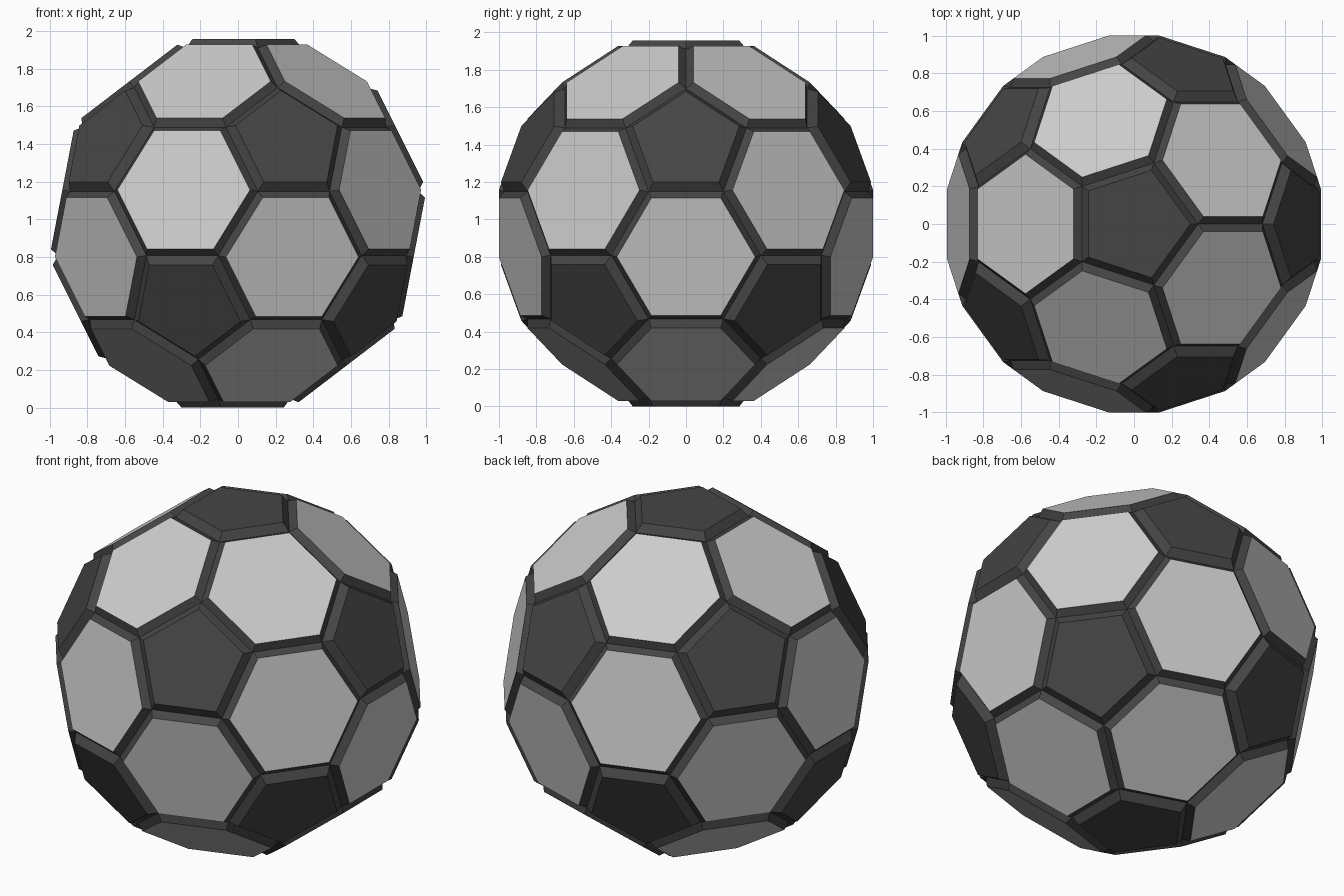
import bpy, bmesh, math
from mathutils import Vector

if "Cube" in bpy.data.objects:
    bpy.data.objects.remove(bpy.data.objects["Cube"])

EDGE = 0.40                      # edge length along the bottom of the seams
RADIUS = 3 * EDGE / 1.05146      # icosahedron that gets truncated
PENT_H, PENT_S = 0.978, 0.88     # panel distance from centre, panel scale
HEX_H, HEX_S = 0.949, 0.925
LIFT = Vector((0, 0, PENT_H))

dark = bpy.data.materials.new("dark_panel")
dark.diffuse_color = (0.06, 0.06, 0.06, 1)
dark.use_nodes = True
dark.node_tree.nodes["Principled BSDF"].inputs["Base Color"].default_value = dark.diffuse_color


def raised(ring, height, scale):
    """Shrink a ring about its centre and lift it outward."""
    c = sum(ring, Vector()) / len(ring)
    return [c.normalized() * height + (p - c) * scale for p in ring]


def make_object(name, polygons, material=None):
    bm = bmesh.new()
    for poly in polygons:
        bm.faces.new([bm.verts.new(p + LIFT) for p in poly])
    bmesh.ops.remove_doubles(bm, verts=bm.verts, dist=1e-4)
    mesh = bpy.data.meshes.new(name)
    bm.to_mesh(mesh)
    bm.free()
    if material:
        mesh.materials.append(material)
    bpy.context.collection.objects.link(bpy.data.objects.new(name, mesh))


def walls(base, top):
    n = len(base)
    return [[base[i], base[(i + 1) % n], top[(i + 1) % n], top[i]] for i in range(n)]


ico = bmesh.new()
bmesh.ops.create_icosphere(ico, subdivisions=1, radius=RADIUS)

pentagons, hexagons, seams = [], [], []

# pentagon panel at every icosahedron corner
for v in ico.verts:
    n = v.co.normalized()
    ring = [v.co.lerp(e.other_vert(v).co, 1 / 3) for e in v.link_edges]
    u = (ring[0] - n * ring[0].dot(n)).normalized()
    w = n.cross(u)
    ring.sort(key=lambda p: math.atan2(p.dot(w), p.dot(u)))
    top = raised(ring, PENT_H, PENT_S)
    pentagons.append(top)
    seams += walls(ring, top)

# hexagon panel on every icosahedron face
for f in ico.faces:
    c = [v.co.copy() for v in f.verts]
    ring = [c[i].lerp(c[(i + 1) % 3], t) for i in range(3) for t in (1 / 3, 2 / 3)]
    top = raised(ring, HEX_H, HEX_S)
    hexagons.append(top)
    seams += walls(ring, top)
ico.free()

make_object("pentagon_panels", pentagons, dark)
make_object("hexagon_panels", hexagons)
make_object("seam_grooves", seams, dark)
